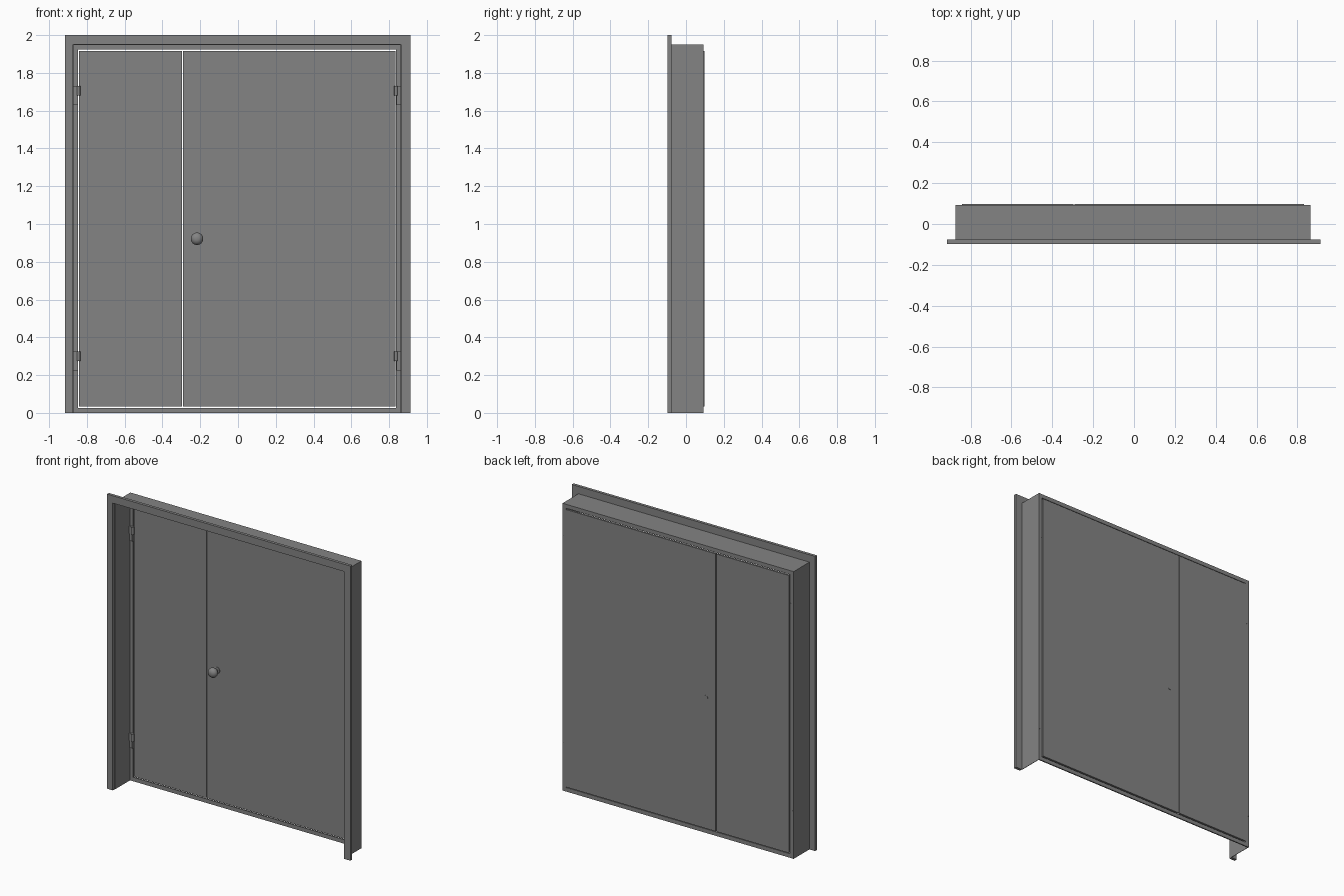
import bpy
import math

if "Cube" in bpy.data.objects:
    bpy.data.objects.remove(bpy.data.objects["Cube"], do_unlink=True)

grey = bpy.data.materials.new("plain grey")
grey.use_nodes = True
colour = (0.23, 0.23, 0.23, 1)
grey.diffuse_color = colour
grey.node_tree.nodes["Principled BSDF"].inputs["Base Color"].default_value = colour


def add_mesh(name, verts, faces):
    mesh = bpy.data.meshes.new(name)
    mesh.from_pydata(verts, [], faces)
    mesh.materials.append(grey)
    obj = bpy.data.objects.new(name, mesh)
    bpy.context.collection.objects.link(obj)
    return obj


def slab(name, outline, y0, y1):
    """Extrude an outline in the x-z plane from y0 back to y1."""
    n = len(outline)
    verts = [(x, y, z) for y in (y0, y1) for x, z in outline]
    faces = [tuple(range(n)), tuple(reversed(range(n, 2 * n)))]
    faces += [(i, i + n, (i + 1) % n + n, (i + 1) % n) for i in range(n)]
    return add_mesh(name, verts, faces)


def box(name, x0, x1, y0, y1, z0, z1):
    return slab(name, [(x0, z0), (x1, z0), (x1, z1), (x0, z1)], y0, y1)


def arch(name, left, right, top, side, head, y0, y1):
    """Upside-down U, open at the floor."""
    return slab(name, [(left, 0), (left + side, 0), (left + side, top - head),
                       (right - side, top - head), (right - side, 0),
                       (right, 0), (right, top), (left, top)], y0, y1)


def lathe(name, profile, centre, steps=24):
    """Turn (radius, y) points about an axis running front to back."""
    cx, cz = centre
    verts, faces = [], []
    for r, y in profile:
        for i in range(steps):
            a = 2 * math.pi * i / steps
            verts.append((cx + r * math.cos(a), y, cz + r * math.sin(a)))
    for j in range(len(profile) - 1):
        for i in range(steps):
            k = (i + 1) % steps
            faces.append((j * steps + i, j * steps + k,
                          (j + 1) * steps + k, (j + 1) * steps + i))
    faces += [tuple(reversed(range(steps))),
              tuple(range((len(profile) - 1) * steps, len(profile) * steps))]
    obj = add_mesh(name, verts, faces)
    smooth(obj)
    return obj


def smooth(obj):
    bpy.ops.object.select_all(action="DESELECT")
    obj.select_set(True)
    bpy.context.view_layer.objects.active = obj
    bpy.ops.object.shade_smooth_by_angle(angle=math.radians(40))


# Main dimensions
FRONT, CASING_BACK, FRAME_BACK, BACK = -0.097, -0.077, 0.092, 0.097
LEFT, RIGHT, TOP = -0.873, 0.863, 1.95
DOOR_L, DOOR_R, DOOR_B, DOOR_T = -0.844, 0.836, 0.03, 1.92
SPLIT, GAP = -0.294, 0.003
DOOR_FRONT = 0.084

# Casing around the opening and the thin deep lining behind it
slab("casing", [(-0.915, 0), (LEFT, 0), (LEFT, TOP), (RIGHT, TOP),
                (RIGHT, 0), (0.912, 0), (0.912, 2), (-0.915, 2)],
     FRONT, CASING_BACK)
arch("jamb_lining", LEFT, RIGHT, TOP, 0.003, 0.003, CASING_BACK, FRAME_BACK)

# Narrow frame around the doors, with a threshold
arch("door_stop_frame", LEFT, RIGHT, TOP, DOOR_L - LEFT - GAP,
     TOP - DOOR_T - GAP, DOOR_FRONT, FRAME_BACK)
box("threshold", DOOR_L - GAP, DOOR_R + GAP, DOOR_FRONT, FRAME_BACK,
    0, DOOR_B - GAP)

# Unequal pair of doors
box("narrow_door", DOOR_L + GAP, SPLIT - GAP, DOOR_FRONT, BACK,
    DOOR_B + GAP, DOOR_T - GAP)
box("wide_door", SPLIT + GAP, DOOR_R - GAP, DOOR_FRONT, BACK,
    DOOR_B + GAP, DOOR_T - GAP)

# Hinges: tall leaf on the frame, short leaf on the door, barrel on top
for side, edge, sign in (("right", DOOR_L, 1), ("left", DOOR_R, -1)):
    for level, z in (("lower", 0.225), ("upper", 1.63)):
        label = f"{side}_{level}_hinge"
        outer, inner = edge - sign * 0.027, edge - sign * 0.004
        box(label + "_frame_leaf", min(outer, inner), max(outer, inner),
            0.076, FRAME_BACK + 0.001, z, z + 0.1)
        tip = edge + sign * 0.008
        box(label + "_door_leaf", min(outer, tip), max(outer, tip),
            0.074, DOOR_FRONT, z + 0.05, z + 0.1)
        bpy.ops.mesh.primitive_cylinder_add(
            vertices=16, radius=0.009, depth=0.05,
            location=(edge, 0.073, z + 0.075))
        barrel = bpy.context.object
        barrel.name = label + "_barrel"
        barrel.data.materials.append(grey)
        smooth(barrel)

# Round knob on a stem, with a small disc at the back of the door
ball = [(0.033 * math.sin(t), 0.04 - 0.026 * math.cos(t))
        for t in (math.pi * i / 12 for i in range(1, 10))]
lathe("door_knob", ball + [(0.012, 0.064), (0.012, 0.077),
                           (0.022, 0.079), (0.022, 0.086)], (-0.217, 0.922))
lathe("rear_knob_disc", [(0.015, 0.095), (0.015, BACK + 0.002)],
      (-0.217, 0.922))
